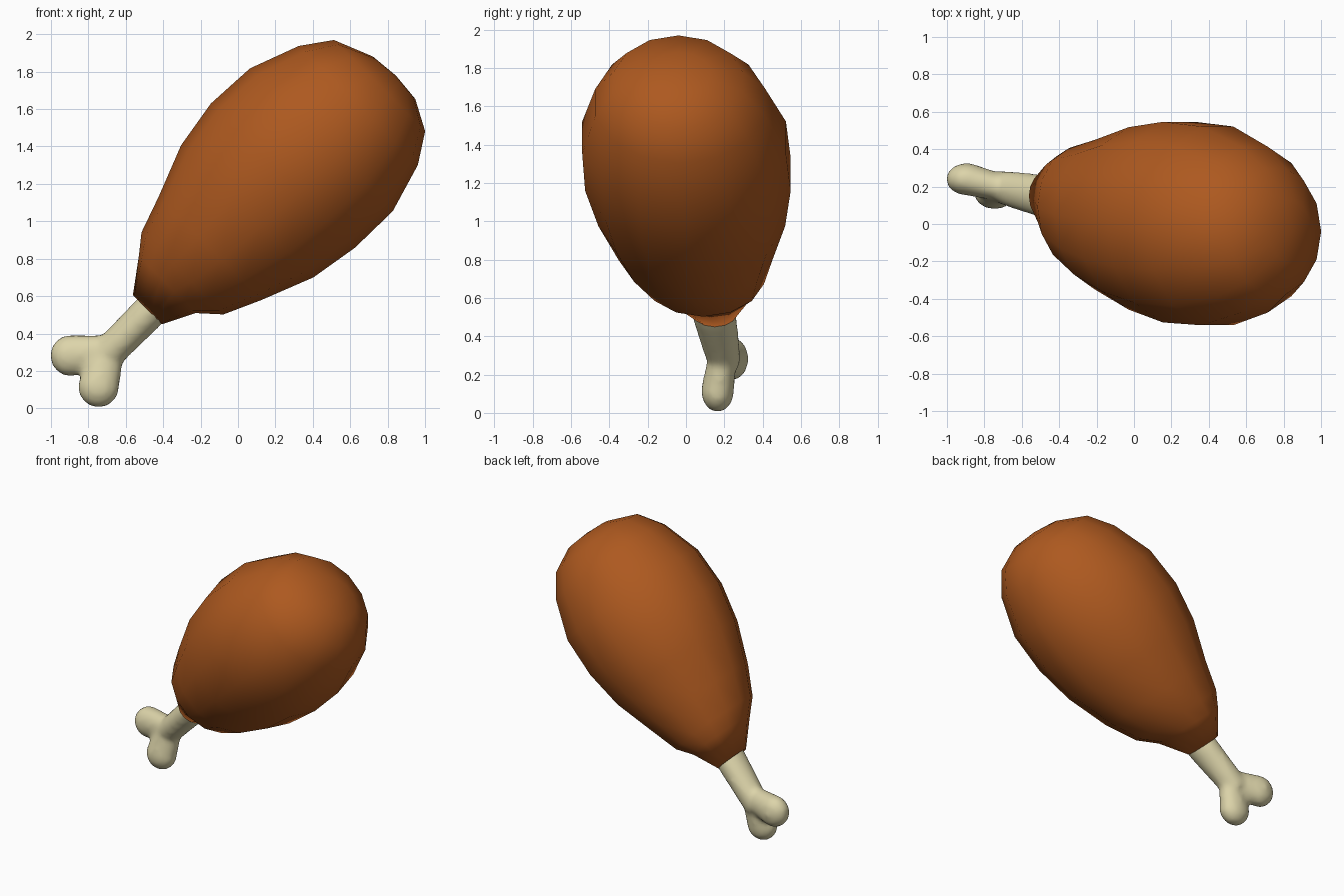
import bpy, bmesh, math
from mathutils import Vector, Matrix

if "Cube" in bpy.data.objects:
    bpy.data.objects.remove(bpy.data.objects["Cube"])

R = math.sqrt(0.5)
ALONG = Vector((R, 0, R))      # leg axis
ACROSS = Vector((-R, 0, R))    # perpendicular in the front plane


def material(name, color):
    m = bpy.data.materials.new(name)
    m.diffuse_color = (*color, 1)
    m.use_nodes = True
    m.node_tree.nodes["Principled BSDF"].inputs["Base Color"].default_value = m.diffuse_color
    return m


def loft(bm, rings, sides, tip=None):
    """Rings: (along, across centre, across radius, y centre, y radius)."""
    loops = []
    for t, s, rs, y, ry in rings:
        loop = []
        for i in range(sides):
            a = math.tau * i / sides
            p = ALONG * t + ACROSS * (s + rs * math.cos(a))
            p.y = y + ry * math.sin(a)
            loop.append(bm.verts.new(p))
        loops.append(loop)
    for a, b in zip(loops, loops[1:]):
        for i in range(sides):
            j = (i + 1) % sides
            bm.faces.new((a[i], a[j], b[j], b[i]))
    bm.faces.new(loops[0])
    if tip:
        p = ALONG * tip[0] + ACROSS * tip[1]
        p.y = tip[2]
        v = bm.verts.new(p)
        for i in range(sides):
            bm.faces.new((loops[-1][i], loops[-1][(i + 1) % sides], v))
    else:
        bm.faces.new(loops[-1])


def finish(bm, name, mat):
    bmesh.ops.recalc_face_normals(bm, faces=bm.faces)
    for f in bm.faces:
        f.smooth = True
    me = bpy.data.meshes.new(name)
    bm.to_mesh(me)
    bm.free()
    ob = bpy.data.objects.new(name, me)
    bpy.context.collection.objects.link(ob)
    me.materials.append(mat)
    return ob


# Meat: low-poly lofted body with a rim folded in around the bone
bm = bmesh.new()
loft(bm, [
    (0.10, 0.71, 0.07, 0.14, 0.08),
    (0.03, 0.715, 0.11, 0.15, 0.12),
    (0.20, 0.735, 0.215, 0.12, 0.25),
    (0.30, 0.72, 0.31, 0.09, 0.325),
    (0.50, 0.71, 0.39, 0.05, 0.41),
    (0.78, 0.71, 0.50, 0.03, 0.50),
    (1.05, 0.71, 0.545, 0.01, 0.55),
    (1.33, 0.70, 0.54, -0.01, 0.545),
    (1.60, 0.69, 0.45, -0.03, 0.455),
    (1.755, 0.685, 0.345, -0.04, 0.345),
    (1.84, 0.66, 0.16, -0.04, 0.17),
], 14, tip=(1.855, 0.66, -0.04))
finish(bm, "meat", material("roasted_meat", (0.42, 0.10, 0.014)))

# Bone: shaft plus two rounded knuckles, fused into one smooth surface
bm = bmesh.new()
loft(bm, [
    (-0.33, 0.70, 0.09, 0.20, 0.085),
    (-0.20, 0.70, 0.09, 0.18, 0.10),
    (0.00, 0.70, 0.095, 0.15, 0.115),
    (0.30, 0.71, 0.095, 0.11, 0.12),
], 16)
root = Vector((-0.70, 0.19, 0.30))
for end in (Vector((-0.895, 0.24, 0.282)), Vector((-0.745, 0.165, 0.115))):
    for i in range(6):
        k = i / 5
        r = 0.092 + 0.02 * k
        mat = Matrix.Translation(root.lerp(end, k)) @ Matrix.Diagonal((r, r * 0.78, r, 1))
        bmesh.ops.create_uvsphere(bm, u_segments=16, v_segments=10, radius=1, matrix=mat)
bone = finish(bm, "bone", material("bone", (0.72, 0.66, 0.40)))
fuse = bone.modifiers.new("fuse", 'REMESH')
fuse.mode = 'VOXEL'
fuse.voxel_size = 0.018
fuse.use_smooth_shade = True
soften = bone.modifiers.new("soften", 'SMOOTH')
soften.factor = 0.5
soften.iterations = 8
